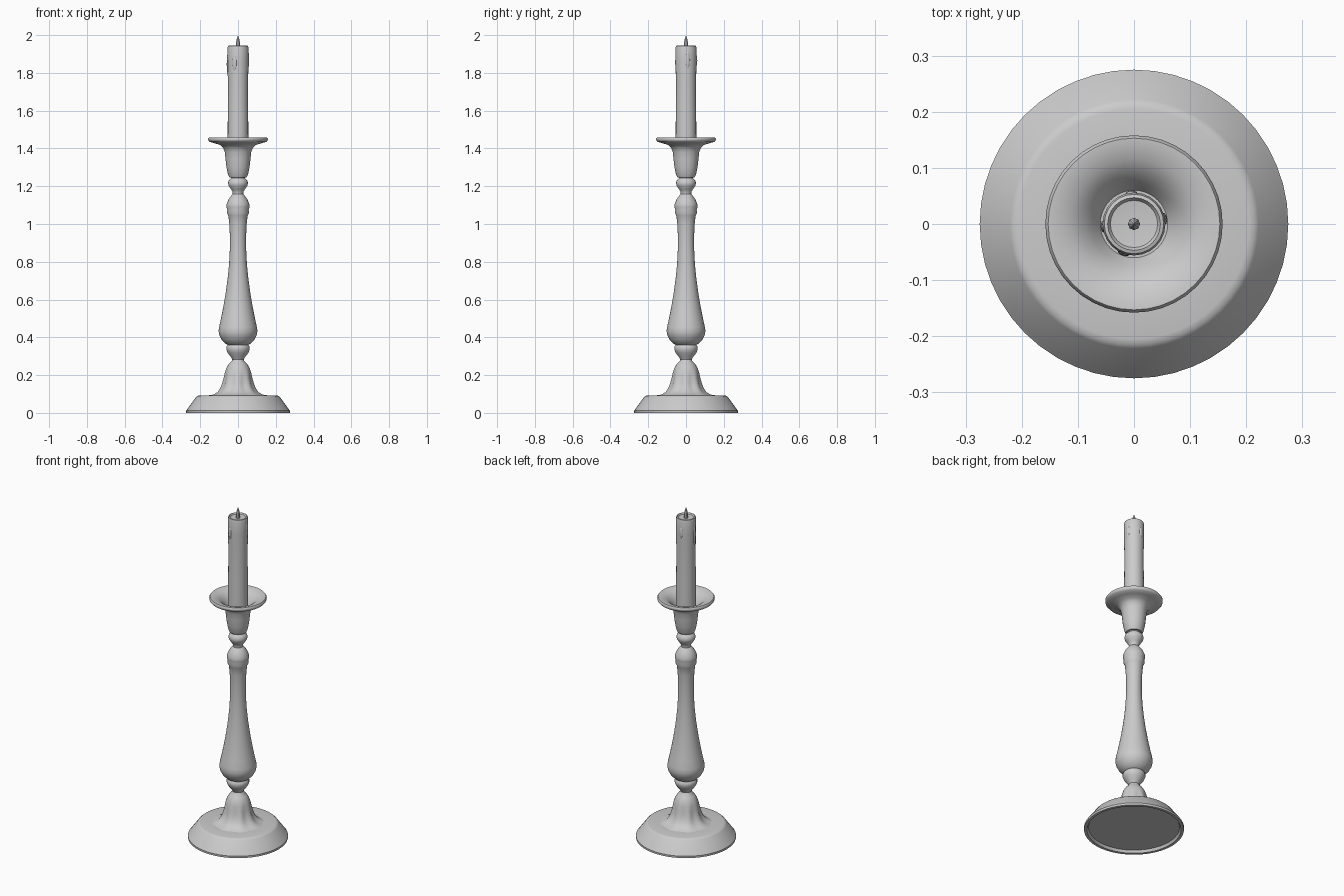
import bpy, bmesh, math

grey = bpy.data.materials.new("plain_grey")
grey.diffuse_color = (0.6, 0.6, 0.6, 1)


def lathe(name, profile, segs=40, angle=35, flute=None):
    """Revolve (radius, height) points around z; radius 0 makes a pole."""
    bm = bmesh.new()
    rings = []
    for r, z in profile:
        if r == 0:
            rings.append([bm.verts.new((0, 0, z))])
            continue
        ring = []
        for i in range(segs):
            a = 2 * math.pi * i / segs
            k = r * (1 + (flute(a, z) if flute else 0))
            ring.append(bm.verts.new((k * math.cos(a), k * math.sin(a), z)))
        rings.append(ring)
    for lo, hi in zip(rings, rings[1:]):
        for i in range(segs):
            j = (i + 1) % segs
            if len(lo) == 1:
                bm.faces.new((lo[0], hi[j], hi[i]))
            elif len(hi) == 1:
                bm.faces.new((lo[i], lo[j], hi[0]))
            else:
                bm.faces.new((lo[i], lo[j], hi[j], hi[i]))
    bmesh.ops.recalc_face_normals(bm, faces=bm.faces)
    me = bpy.data.meshes.new(name)
    bm.to_mesh(me)
    bm.free()
    me.materials.append(grey)
    ob = bpy.data.objects.new(name, me)
    bpy.context.collection.objects.link(ob)
    smooth(ob, angle)
    return ob


def smooth(ob, angle):
    bpy.ops.object.select_all(action='DESELECT')
    ob.select_set(True)
    bpy.context.view_layer.objects.active = ob
    bpy.ops.object.shade_smooth_by_angle(angle=math.radians(angle))


# Round foot plate with a shallow recess underneath
lathe("base", [(0, .015), (.25, .015), (.258, 0), (.274, 0), (.275, .012), (.27, .018),
               (.222, .084), (.215, .09), (.205, .092), (.13, .094), (0, .094)], 48)

# Fluted flaring foot under the stem
def foot_flutes(a, z):
    return .06 * math.cos(8 * a) * max(0, 1 - abs(z - .15) / .09)

lathe("foot_flare", [(0, .09), (.15, .09), (.125, .098), (.105, .11), (.09, .13), (.08, .155),
                     (.073, .185), (.068, .215), (.06, .24), (.048, .26), (.033, .275),
                     (.03, .285), (0, .285)], 48, 40, foot_flutes)

# Turned stem: lower knob, baluster, collar, upper knob
lathe("stem", [(0, .27), (.034, .27), (.03, .282), (.038, .296), (.055, .318), (.062, .335),
               (.062, .35), (.055, .36), (.066, .366), (.085, .385), (.098, .41), (.103, .432),
               (.1, .455), (.09, .5), (.078, .56), (.066, .63), (.055, .71), (.047, .79),
               (.043, .87), (.043, .94), (.046, 1.0), (.051, 1.045), (.059, 1.06),
               (.056, 1.075), (.061, 1.09), (.06, 1.105), (.05, 1.13), (.036, 1.15),
               (.028, 1.158), (.028, 1.17), (.036, 1.182), (.05, 1.203), (.053, 1.217),
               (.048, 1.232), (.036, 1.243), (.036, 1.256), (0, 1.256)], 40, 40)

# Candle cup with its drip pan, open and dished at the top
lathe("candle_cup", [(0, 1.247), (.046, 1.247), (.053, 1.262), (.061, 1.3), (.066, 1.345),
                     (.07, 1.38), (.078, 1.403), (.094, 1.418), (.125, 1.428), (.15, 1.435),
                     (.157, 1.443), (.158, 1.452), (.153, 1.459), (.14, 1.458), (.115, 1.45),
                     (.095, 1.438), (.075, 1.415), (.06, 1.39), (0, 1.39)], 40, 50)

# Candle with a slightly sunken top
lathe("candle", [(0, 1.385), (.055, 1.385), (.054, 1.6), (.053, 1.75), (.056, 1.86),
                 (.056, 1.93), (.053, 1.943), (.047, 1.945), (.042, 1.937), (0, 1.932)], 24, 50)

# Wick
lathe("wick", [(0, 1.925), (.01, 1.925), (.011, 1.955), (.008, 1.975), (0, 2.0)], 8, 40)

# Wax drips down the candle side
for n, (deg, top, length) in enumerate([(10, 1.92, .1), (95, 1.9, .07), (185, 1.91, .13), (250, 1.9, .09)]):
    bpy.ops.mesh.primitive_uv_sphere_add(segments=10, ring_count=8, radius=1)
    drip = bpy.context.object
    drip.name = "wax_drip_%d" % (n + 1)
    a = math.radians(deg)
    drip.scale = (.008, .012, length / 2)
    drip.rotation_euler = (0, 0, a)
    drip.location = (.052 * math.cos(a), .052 * math.sin(a), top - length / 2)
    drip.data.materials.append(grey)
    smooth(drip, 60)
